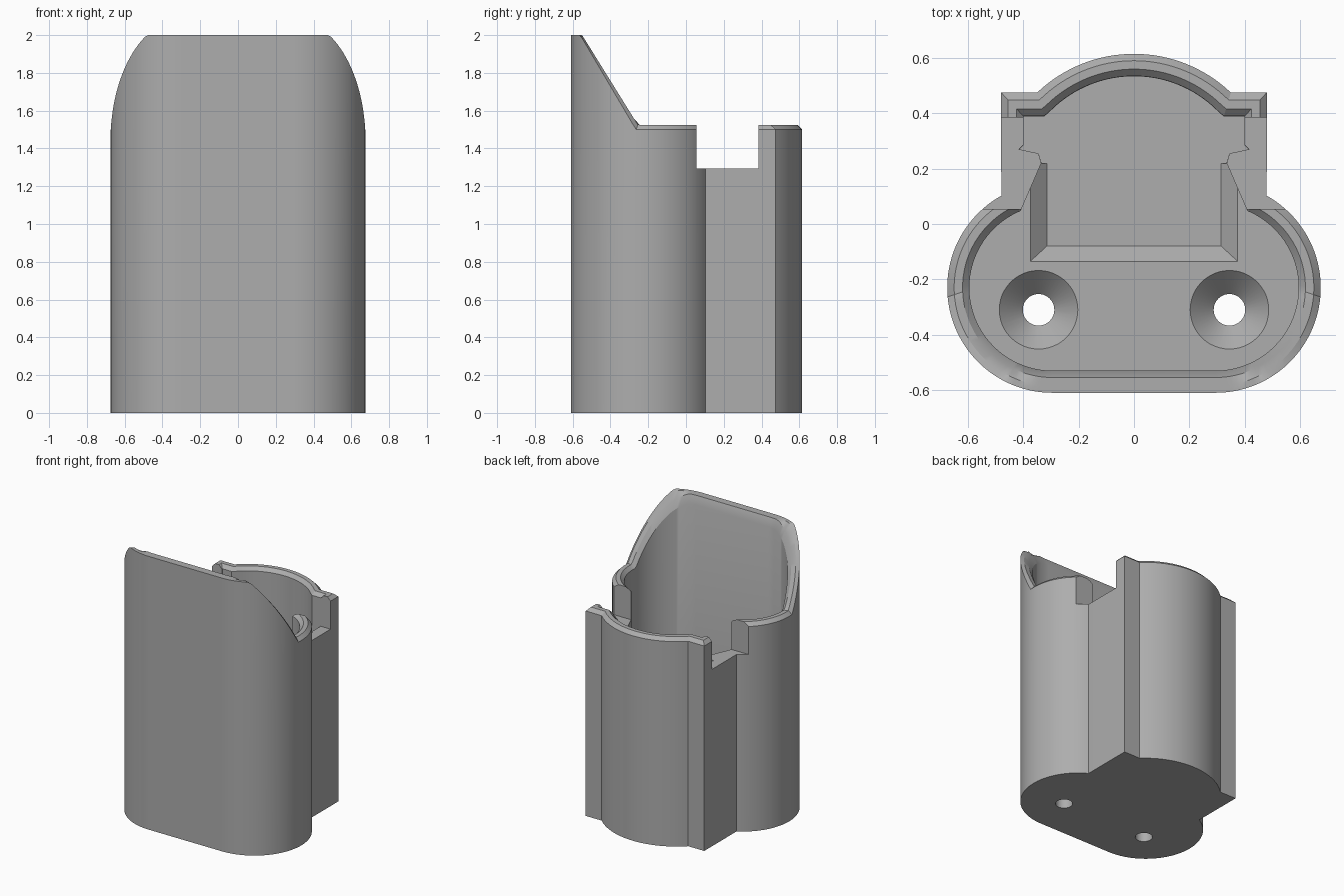
import bpy, bmesh
from math import sin, cos, radians, pi, asin

if "Cube" in bpy.data.objects:
    bpy.data.objects.remove(bpy.data.objects["Cube"])

FLOOR, POCKET = 0.16, 0.105      # main floor and sunken rear floor heights
LOBE = (0.295, -0.23)            # centre of each rounded front corner
BACK_Y = 0.1075                  # centre of the rear bulge

plastic = bpy.data.materials.new("grey plastic")
plastic.use_nodes = True
GREY = (0.42, 0.42, 0.42, 1)
plastic.diffuse_color = GREY
plastic.node_tree.nodes["Principled BSDF"].inputs["Base Color"].default_value = GREY


def new_object(name, bm):
    bmesh.ops.recalc_face_normals(bm, faces=bm.faces)
    mesh = bpy.data.meshes.new(name)
    bm.to_mesh(mesh)
    bm.free()
    mesh.materials.append(plastic)
    obj = bpy.data.objects.new(name, mesh)
    bpy.context.collection.objects.link(obj)
    return obj


def loft(name, rings):
    """Closed solid through a stack of matching rings."""
    bm = bmesh.new()
    loops = [[bm.verts.new(p) for p in ring] for ring in rings]
    n = len(loops[0])
    for a, b in zip(loops, loops[1:]):
        for i in range(n):
            j = (i + 1) % n
            bm.faces.new((a[i], a[j], b[j], b[i]))
    bm.faces.new(loops[0])
    bm.faces.new(loops[-1])
    return new_object(name, bm)


def arc(cx, cy, r, start, end, steps):
    return [(cx + r * cos(start + (end - start) * i / steps),
             cy + r * sin(start + (end - start) * i / steps)) for i in range(steps + 1)]


def outline(lobe_r, lobe_end, neck, back_r):
    """Full mirrored outline from the front middle round to the back middle."""
    half = arc(*LOBE, lobe_r, -pi / 2, radians(lobe_end), 48) + neck
    start = asin((neck[-1][1] - BACK_Y) / back_r)
    half += arc(0, BACK_Y, back_r, start, pi / 2, 16)[1:]
    return half + [(-x, y) for x, y in reversed(half[:-1])]


# Outer and inner wall outlines with matching point counts
outer = outline(0.38, 61, [(0.48, 0.22), (0.48, 0.255), (0.48, 0.27),
                           (0.48, 0.285), (0.48, 0.475), (0.35, 0.475)], 0.5075)
inner = outline(0.30, 67.5, [(0.335, 0.22), (0.345, 0.255), (0.415, 0.27),
                             (0.40, 0.285), (0.40, 0.39), (0.325, 0.39)], 0.4275)


def between(t):
    return [(a + (c - a) * t, b + (d - b) * t) for (a, b), (c, d) in zip(outer, inner)]


def rim(points, y0, y1, low, high):
    """Rim height: high at the front, sloping down to low between y0 and y1."""
    ring = []
    for x, y in points:
        t = min(1, max(0, (y - y0) / (y1 - y0)))
        ring.append((x, y, high + (low - high) * t))
    return ring


def flat(points, z):
    return [(x, y, z) for x, y in points]


# Cup body with a chamfered, swept rim
body = loft("holder_body", [
    flat(outer, 0),
    rim(outer, -0.56, -0.265, 1.5, 2),
    rim(between(0.31), -0.55, -0.255, 1.525, 2),
    rim(between(0.69), -0.55, -0.255, 1.525, 2),
    rim(inner, -0.55, -0.265, 1.5, 1.975),
    flat(inner, FLOOR)])


def cut(cutter):
    mod = body.modifiers.new("cut", 'BOOLEAN')
    mod.operation = 'DIFFERENCE'
    mod.solver = 'EXACT'
    mod.object = cutter
    bpy.context.view_layer.objects.active = body
    bpy.ops.object.modifier_apply(modifier=mod.name)
    bpy.data.objects.remove(cutter)


def rect(x0, x1, y0, y1, z):
    return [(x0, y0, z), (x1, y0, z), (x1, y1, z), (x0, y1, z)]


def cone(name, x, y, r0, r1, z0, z1):
    circle = lambda r, z: flat(arc(x, y, r, 0, 2 * pi, 48)[:-1], z)
    return loft(name, [circle(r0, z0), circle(r1, z1)])


# Side notches and countersunk screw holes
for s in (-1, 1):
    xs = sorted((0.2 * s, 0.8 * s))
    cut(loft("notch_cutter", [rect(*xs, 0.055, 0.385, 1.295), rect(*xs, 0.055, 0.385, 2.2)]))
    x, y = 0.345 * s, -0.31
    cut(cone("screw_cutter", x, y, 0.057, 0.057, -0.1, 0.3))
    cut(cone("countersink_cutter", x, y, 0.057, 0.162, FLOOR - 0.085, FLOOR + 0.02))

# Sunken floor with sloping sides, then its rear continuation
cut(loft("pocket_cutter", [rect(-0.315, 0.315, -0.08, 0.24, POCKET),
                           rect(-0.376, 0.376, -0.136, 0.24, FLOOR + 0.001)]))
rear = [(x * 0.998, y - 0.001) for x, y in inner if y > 0.21]
cut(loft("rear_floor_cutter", [flat(rear, POCKET), flat(rear, FLOOR + 0.02)]))

# Smooth curved walls, keep sharp corners
bpy.ops.object.select_all(action='DESELECT')
body.select_set(True)
bpy.context.view_layer.objects.active = body
bpy.ops.object.shade_smooth_by_angle(angle=radians(25))
